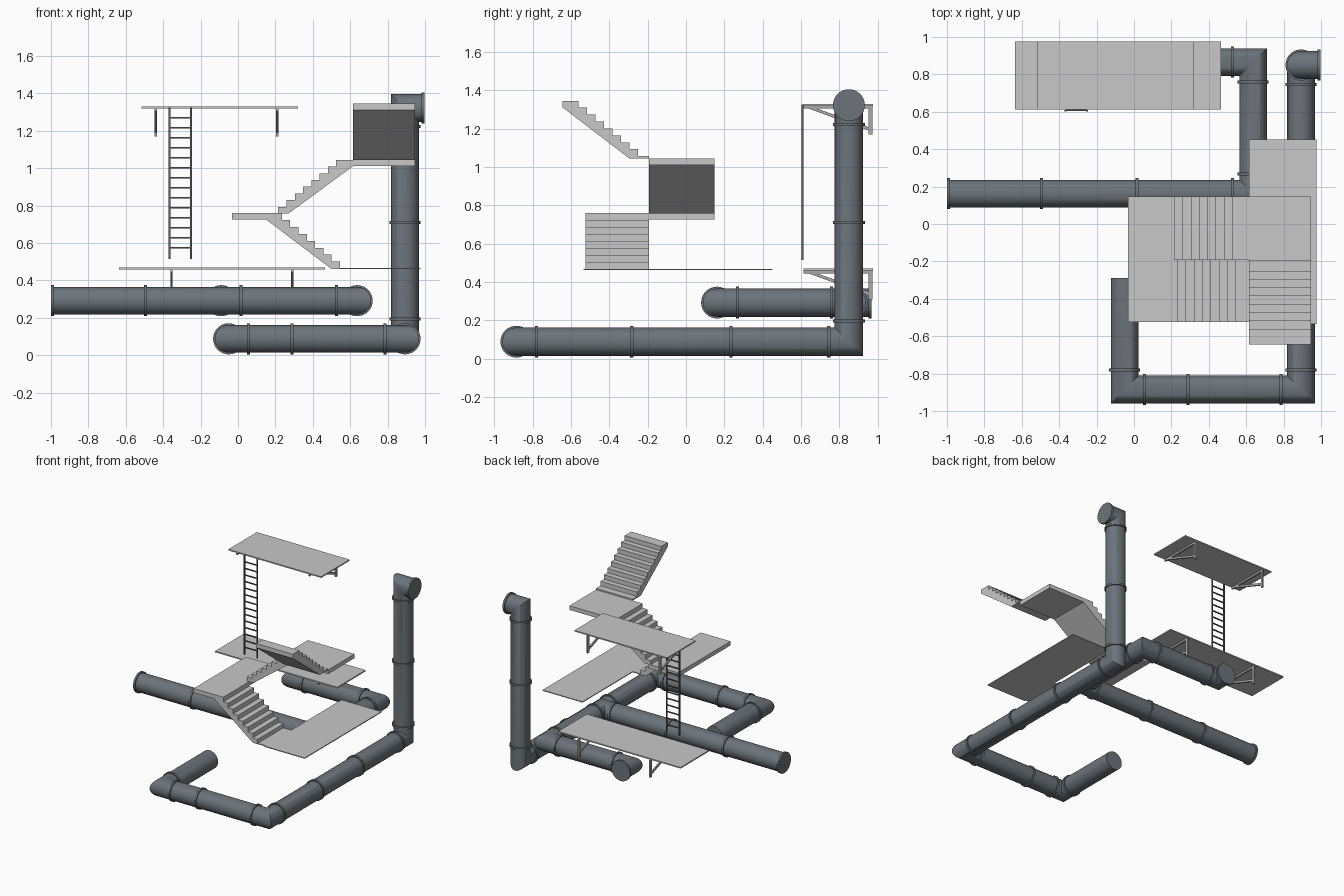
import bpy, bmesh, math
from mathutils import Vector

if "Cube" in bpy.data.objects:
    bpy.data.objects.remove(bpy.data.objects["Cube"])


def material(name, rgb):
    m = bpy.data.materials.new(name)
    m.diffuse_color = (*rgb, 1)
    m.use_nodes = True
    m.node_tree.nodes["Principled BSDF"].inputs["Base Color"].default_value = m.diffuse_color
    return m


CONCRETE = material("light grey", (0.58, 0.58, 0.58))
PIPE = material("slate grey", (0.15, 0.175, 0.195))
STEEL = material("mid grey", (0.40, 0.40, 0.40))
DARK = material("dark grey", (0.12, 0.12, 0.13))


def finish(name, bm, mat, smooth=False):
    bmesh.ops.recalc_face_normals(bm, faces=bm.faces)
    me = bpy.data.meshes.new(name)
    bm.to_mesh(me)
    bm.free()
    me.materials.append(mat)
    ob = bpy.data.objects.new(name, me)
    bpy.context.collection.objects.link(ob)
    if smooth:
        bpy.ops.object.select_all(action='DESELECT')
        ob.select_set(True)
        bpy.context.view_layer.objects.active = ob
        bpy.ops.object.shade_smooth_by_angle(angle=math.radians(35))
    return ob


def prism(name, pts, axis, a, b, mat):
    """Extrude a 2D profile: axis 'x' -> (y,z), 'y' -> (x,z), 'z' -> (x,y)."""
    put = {'x': lambda p, t: (t, p[0], p[1]),
           'y': lambda p, t: (p[0], t, p[1]),
           'z': lambda p, t: (p[0], p[1], t)}[axis]
    bm = bmesh.new()
    lo = [bm.verts.new(put(p, a)) for p in pts]
    hi = [bm.verts.new(put(p, b)) for p in pts]
    bm.faces.new(lo)
    bm.faces.new(hi)
    n = len(pts)
    for i in range(n):
        j = (i + 1) % n
        bm.faces.new((lo[i], lo[j], hi[j], hi[i]))
    return finish(name, bm, mat)


def box(name, x0, x1, y0, y1, z0, z1, mat):
    return prism(name, [(x0, y0), (x1, y0), (x1, y1), (x0, y1)], 'z', z0, z1, mat)


R, N = 0.074, 40


def tube(name, path):
    """Round pipe along a path with square mitred corners and closed ends."""
    path = [Vector(p) for p in path]
    dirs = [(b - a).normalized() for a, b in zip(path, path[1:])]
    u = dirs[0].orthogonal().normalized()
    v = dirs[0].cross(u)
    bm = bmesh.new()
    ring = [path[0] + R * (u * math.cos(2 * math.pi * k / N) + v * math.sin(2 * math.pi * k / N))
            for k in range(N)]
    prev = [bm.verts.new(p) for p in ring]
    bm.faces.new(prev)
    for i, d in enumerate(dirs):
        nrm = d + dirs[i + 1] if i + 1 < len(dirs) else d
        ring = [p + d * ((path[i + 1] - p).dot(nrm) / d.dot(nrm)) for p in ring]
        cur = [bm.verts.new(p) for p in ring]
        for k in range(N):
            j = (k + 1) % N
            bm.faces.new((prev[k], prev[j], cur[j], cur[k]))
        prev = cur
    bm.faces.new(prev)
    finish(name, bm, PIPE, True)


def flanges(name, axis, places, fixed):
    """Coupling rings along one straight run; fixed = run's centre point."""
    i = 'xyz'.index(axis)
    for n, t in enumerate(places):
        c = Vector(fixed)
        c[i] = t
        d = Vector((0, 0, 0))
        d[i] = 1
        bm = bmesh.new()
        bmesh.ops.create_cone(bm, cap_ends=True, segments=N, radius1=0.083, radius2=0.083, depth=0.016)
        bmesh.ops.rotate(bm, verts=bm.verts, matrix=Vector((0, 0, 1)).rotation_difference(d).to_matrix())
        bmesh.ops.translate(bm, verts=bm.verts, vec=c)
        finish(f"{name}_{n + 1}", bm, PIPE, True)


# lower pipe with riser
ZL = 0.088
tube("lower_pipe", [(-0.05, -0.29, ZL), (-0.05, -0.885, ZL), (0.893, -0.885, ZL),
                    (0.893, 0.85, ZL), (0.893, 0.85, 1.322), (0.995, 0.85, 1.322)])
flanges("lower_left_flange", 'y', [-0.78], (-0.05, 0, ZL))
flanges("lower_front_flange", 'x', [0.055, 0.29, 0.785], (0, -0.885, ZL))
flanges("lower_right_flange", 'y', [-0.78, -0.283, 0.234, 0.745], (0.893, 0, ZL))
flanges("riser_flange", 'z', [0.195, 0.71, 1.222], (0.893, 0.85, 0))
flanges("riser_end_flange", 'x', [0.99], (0, 0.85, 1.322))

# upper pipe
ZU = 0.292
tube("upper_pipe", [(-1.0, 0.162, ZU), (0.637, 0.162, ZU), (0.637, 0.865, ZU),
                    (-0.09, 0.865, ZU), (-0.09, 0.967, ZU)])
flanges("upper_front_flange", 'x', [-0.992, -0.495, 0.017, 0.527], (0, 0.162, ZU))
flanges("upper_side_flange", 'y', [0.268, 0.76], (0.637, 0, ZU))
flanges("upper_back_flange", 'x', [0.527, 0.015], (0, 0.865, ZU))
flanges("upper_end_flange", 'y', [0.96], (-0.09, 0, ZU))


# stairs
def steps(start, z0, z1, run):
    """Stepped line of 8 risers from (start, z0) to height z1."""
    rise = (z1 - z0) / 8
    pts = []
    for k in range(8):
        pts += [(start + run * k, z0 + rise * k), (start + run * k, z0 + rise * (k + 1))]
    return pts


T = 0.0443
Y0, YM, Y1 = -0.525, -0.193, 0.148
box("lower_landing", -0.032, 0.235, Y0, Y1, 0.726, 0.76, CONCRETE)
prism("lower_flight", steps(0.545, 0.464, 0.76, -T) + [(0.15, 0.76), (0.15, 0.726), (0.497, 0.464)],
      'y', Y0, YM, CONCRETE)
prism("middle_flight", steps(0.215, 0.758, 1.045, T) + [(0.615, 1.045), (0.615, 1.011), (0.27, 0.758)],
      'y', YM, Y1, CONCRETE)
box("upper_landing", 0.615, 0.945, YM, Y1, 1.011, 1.045, CONCRETE)
prism("upper_flight", [(YM, 1.045), (YM, 1.056)] + steps(-0.25, 1.056, 1.345, -T)
      + [(-0.645, 1.345), (-0.645, 1.311), (-0.297, 1.045)], 'x', 0.615, 0.945, CONCRETE)

# floor slab at the stair foot
prism("stair_floor", [(0.497, Y0), (0.615, Y0), (0.615, -0.535), (0.975, -0.535), (0.975, 0.452),
                      (0.615, 0.452), (0.615, YM), (0.497, YM)], 'z', 0.461, 0.468, CONCRETE)


# wall platforms with brackets
def platform(name, x0, x1, z, bracket_xs):
    box(name, x0, x1, 0.612, 0.977, z - 0.01, z, CONCRETE)
    b = z - 0.01
    for n, x in enumerate(bracket_xs):
        a, c = x - 0.006, x + 0.006
        box(f"{name}_bracket_arm_{n + 1}", a, c, 0.612, 0.972, b - 0.015, b, STEEL)
        box(f"{name}_bracket_post_{n + 1}", a, c, 0.952, 0.972, b - 0.15, b, STEEL)
        prism(f"{name}_bracket_brace_{n + 1}",
              [(0.64, b - 0.015), (0.685, b - 0.015), (0.955, b - 0.112), (0.955, b - 0.13)],
              'x', a, c, STEEL)


platform("low_platform", -0.635, 0.465, 0.469, [-0.355, 0.29])
platform("high_platform", -0.515, 0.32, 1.329, [-0.44, 0.21])

# ladder
for side, x in (("left", -0.366), ("right", -0.252)):
    box(f"ladder_{side}_rail", x - 0.005, x + 0.005, 0.602, 0.612, 0.515, 1.325, DARK)
for k in range(14):
    z = 1.27 - 0.0535 * k
    box(f"ladder_rung_{k + 1}", -0.366, -0.252, 0.603, 0.611, z - 0.004, z + 0.004, DARK)
